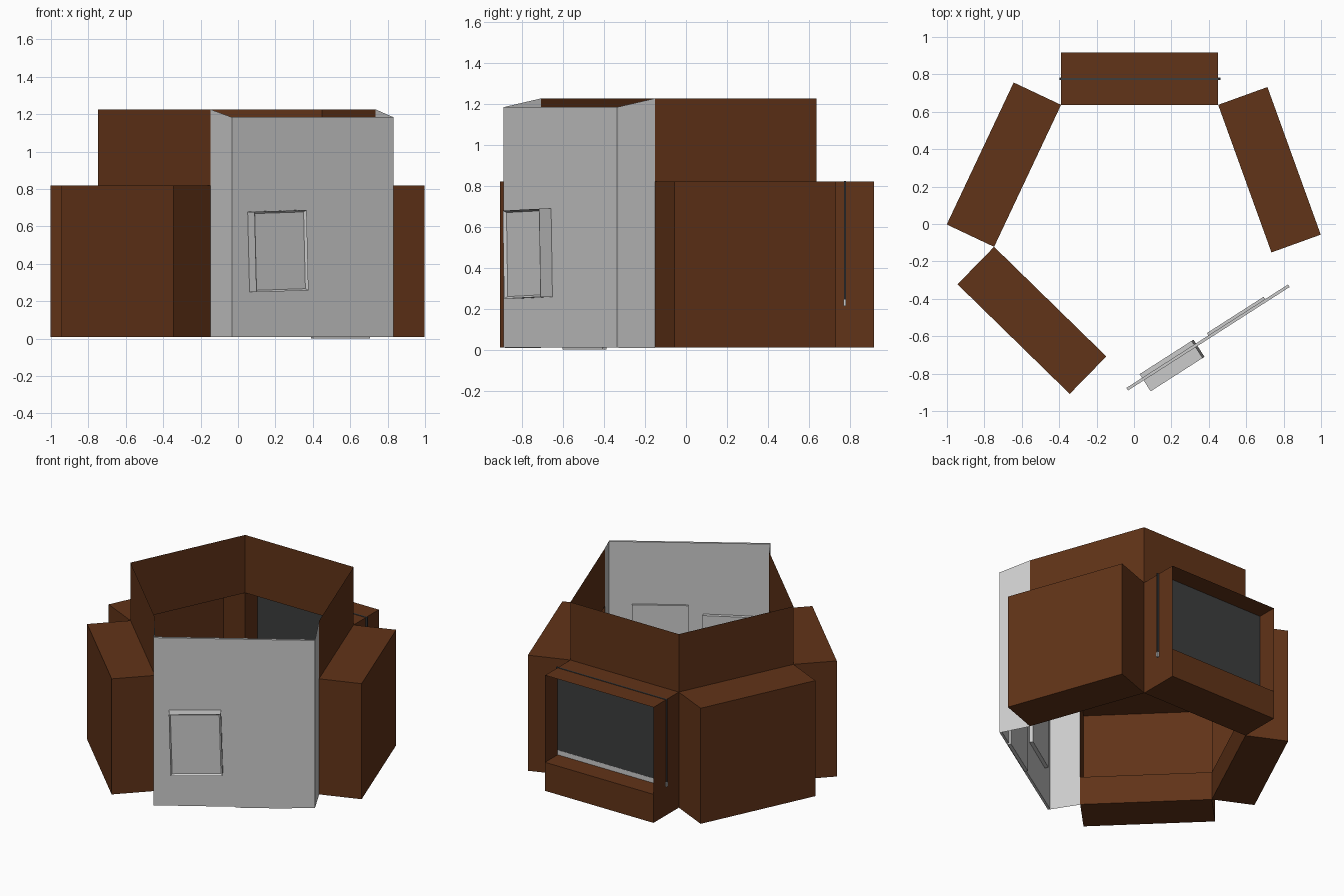
import bpy, bmesh
from math import radians
from mathutils import Matrix, Vector

if "Cube" in bpy.data.objects:
    bpy.data.objects.remove(bpy.data.objects["Cube"])


def material(name, color):
    m = bpy.data.materials.new(name)
    m.diffuse_color = (*color, 1)
    m.use_nodes = True
    m.node_tree.nodes["Principled BSDF"].inputs["Base Color"].default_value = m.diffuse_color
    return m


BROWN = material("brown_wood", (0.12, 0.033, 0.009))
DARK = material("dark_screen", (0.045, 0.047, 0.048))
Z0, SILL, LINTEL, TOP = 0.01, 0.21, 0.82, 1.226
DEPTH = 0.28


def frame(a, b):
    """Local frame: x runs from a to b, -y points outward, z up."""
    d = (Vector(b) - Vector(a)).normalized()
    m = Matrix(((d.x, -d.y, 0, a[0]), (d.y, d.x, 0, a[1]), (0, 0, 1, 0), (0, 0, 0, 1)))
    return m, (Vector(b) - Vector(a)).length


def finish(name, bm, matrix=Matrix(), mat=None):
    me = bpy.data.meshes.new(name)
    bm.to_mesh(me)
    bm.free()
    ob = bpy.data.objects.new(name, me)
    ob.matrix_world = matrix
    if mat:
        me.materials.append(mat)
    bpy.context.collection.objects.link(ob)
    return ob


def add_box(bm, lo, hi):
    lo, hi = Vector(lo), Vector(hi)
    m = Matrix.Translation((lo + hi) / 2) @ Matrix.Diagonal((*(hi - lo), 1))
    verts = bmesh.ops.create_cube(bm, size=1, matrix=m)["verts"]
    bm.normal_update()
    return {f for v in verts for f in v.link_faces}


def box(name, lo, hi, matrix=Matrix(), mat=None):
    bm = bmesh.new()
    add_box(bm, lo, hi)
    return finish(name, bm, matrix, mat)


def quad(bm, pts):
    bm.faces.new([bm.verts.new(p) for p in pts])


def alcove(name, a, b, window=False):
    """Plinth, hollow niche open to the inside, and upper wall sheet."""
    m, w = frame(a, b)
    bm = bmesh.new()
    add_box(bm, (0, -DEPTH, Z0), (w, 0, SILL))
    niche = add_box(bm, (0, -DEPTH, SILL), (w, 0, LINTEL))
    drop = [f for f in niche if f.normal.y > 0.9 or f.normal.z < -0.9
            or (window and f.normal.y < -0.9)]
    bmesh.ops.delete(bm, geom=drop, context='FACES')
    quad(bm, [(0, 0, LINTEL), (w, 0, LINTEL), (w, 0, TOP), (0, 0, TOP)])
    finish(name, bm, m, BROWN)


# ring of four alcoves
A, B, C = (-0.39, 0.637), (0.45, 0.637), (-0.748, -0.122)
D, G = (-0.148, -0.708), (0.735, -0.152)
alcove("back_alcove", B, A, window=True)
alcove("left_alcove", A, C)
alcove("front_left_alcove", C, D)
alcove("right_alcove", G, B)

# screen in the back alcove, with its lower grey bar
box("screen", (-0.398, 0.771, 0.245), (0.462, 0.781, 0.823), mat=DARK)
box("screen_bar", (-0.398, 0.770, 0.212), (0.462, 0.782, 0.245))

# grey entrance panel
E, F = (-0.036, -0.883), (0.828, -0.33)
pm, pw = frame(E, F)
box("entrance_panel", (0, -0.008, Z0), (pw, 0.008, 1.185), pm)
for name, p, q in (("left_return_wall", D, E), ("right_return_wall", F, G)):
    bm = bmesh.new()
    zp, zq = (1.185, TOP) if p == F else (TOP, 1.185)
    quad(bm, [(*p, 0.008), (*q, 0.008), (*q, zq), (*p, zp)])
    finish(name, bm)

# inner door slab
box("inner_door", (0.52, 0, 0), (0.88, 0.023, 0.75), pm)

# slightly tilted hatch with recessed face, passing through the panel
bm = bmesh.new()
faces = add_box(bm, (-0.165, -0.077, -0.215), (0.165, 0.032, 0.215))
front = [f for f in faces if f.normal.y < -0.9]
bmesh.ops.inset_region(bm, faces=front, thickness=0.014, depth=-0.015)
finish("hatch", bm, pm @ Matrix.Translation((0.27, 0, 0.468)) @ Matrix.Rotation(radians(-1.6), 4, 'Y'))
